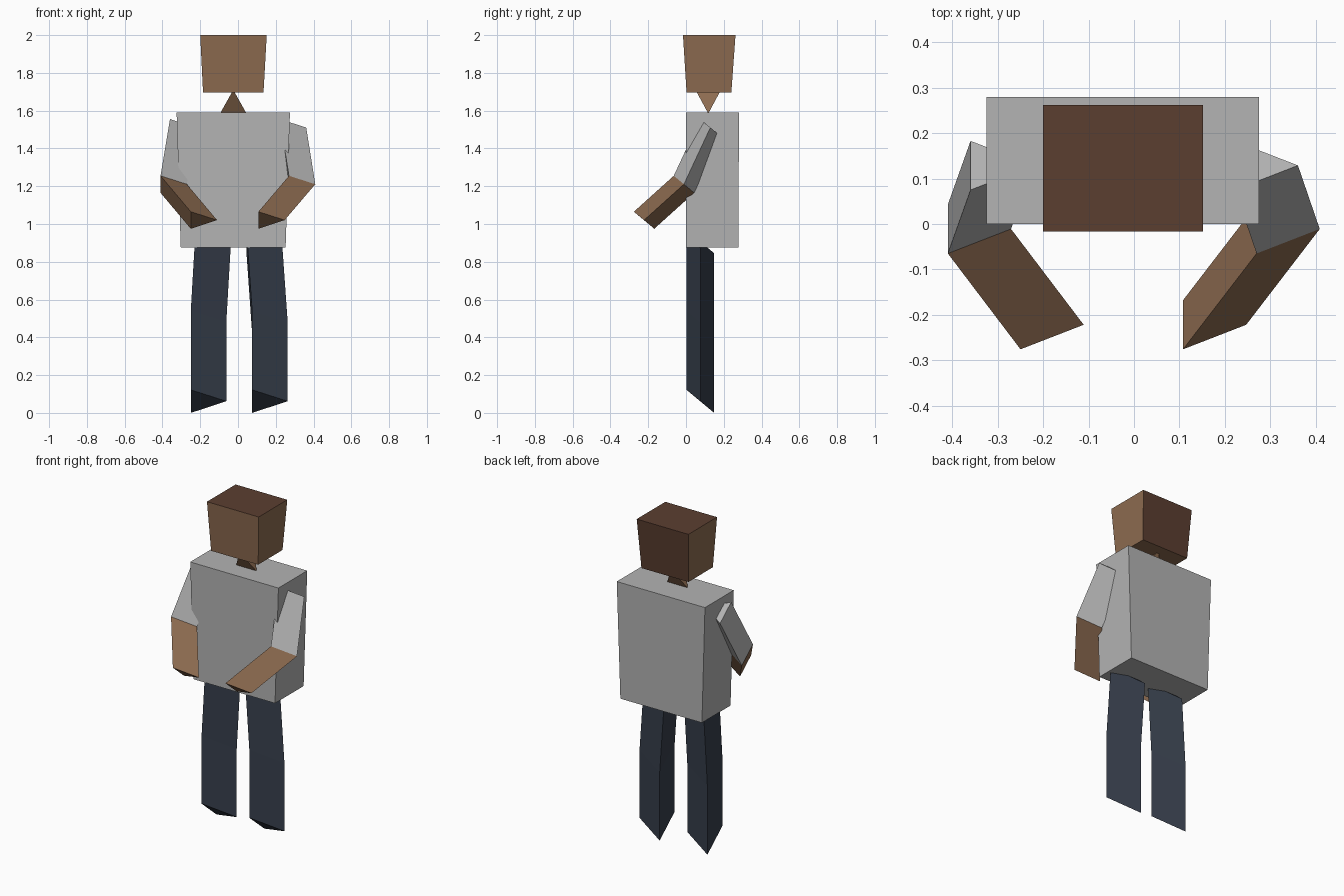
import bpy
import bmesh
from mathutils import Vector

cube = bpy.data.objects.get("Cube")
if cube:
    bpy.data.objects.remove(cube, do_unlink=True)


def material(name, rgb):
    """Flat material from 8-bit sRGB values."""
    lin = [((c / 255 + 0.055) / 1.055) ** 2.4 for c in rgb]
    mat = bpy.data.materials.new(name)
    mat.use_nodes = True
    mat.diffuse_color = (*lin, 1)
    mat.node_tree.nodes["Principled BSDF"].inputs["Base Color"].default_value = (*lin, 1)
    return mat


SHIRT = material("grey shirt", (179, 179, 179))
SKIN = material("skin", (141, 107, 80))
HAIR = material("dark brown hair", (91, 62, 48))
TROUSERS = material("navy trousers", (54, 62, 75))


def loft(name, rings, *mats):
    """Closed solid through rings that have the same number of points."""
    bm = bmesh.new()
    loops = [[bm.verts.new(p) for p in ring] for ring in rings]
    n = len(loops[0])
    for low, high in zip(loops, loops[1:]):
        for i in range(n):
            j = (i + 1) % n
            bm.faces.new((low[i], low[j], high[j], high[i]))
    bm.faces.new(loops[0])
    bm.faces.new(loops[-1])
    return finish(name, bm, mats)


def finish(name, bm, mats):
    bmesh.ops.recalc_face_normals(bm, faces=bm.faces)
    mesh = bpy.data.meshes.new(name)
    bm.to_mesh(mesh)
    bm.free()
    for mat in mats:
        mesh.materials.append(mat)
    obj = bpy.data.objects.new(name, mesh)
    bpy.context.collection.objects.link(obj)
    return obj


def rect(x0, x1, y0, y1, z):
    return [(x0, y0, z), (x1, y0, z), (x1, y1, z), (x0, y1, z)]


def triangle(corner, size):
    """Slanted triangular limb section, placed by its front corner."""
    steps = (Vector((0, 0, 0)), Vector((0.188, 0.073, -0.06)), Vector((0, 0.146, -0.122)))
    return [Vector(corner) + size * s for s in steps]


def limb(name, corners, size, mat):
    loft(name, [triangle(c, size) for c in corners], mat)


# Torso, slightly wider at the shoulders
loft("torso", [rect(-0.303, 0.252, 0, 0.278, 0.875),
               rect(-0.325, 0.275, 0, 0.28, 1.59)], SHIRT)

# Head, with hair on the top and back faces
head = loft("head", [rect(-0.185, 0.135, 0.003, 0.24, 1.695),
                     rect(-0.2, 0.152, -0.016, 0.262, 2.0)], SKIN, HAIR)
for face in head.data.polygons:
    face.material_index = int(face.normal.z > 0.5 or face.normal.y > 0.5)

# Neck wedge: lower edge runs sideways, upper edge runs front to back
bm = bmesh.new()
for p in ((-0.095, 0.118, 1.585), (0.045, 0.118, 1.585),
          (-0.025, 0.05, 1.71), (-0.025, 0.185, 1.71)):
    bm.verts.new(p)
bmesh.ops.convex_hull(bm, input=bm.verts)
finish("neck", bm, [SKIN])

# Limbs, given by the path of the front corner of their section
LIMBS = {
    "right": dict(shoulder=-0.36, elbow=-0.41, hand=-0.25, hip=-0.225, foot=-0.25),
    "left": dict(shoulder=0.222, elbow=0.27, hand=0.108, hip=0.045, foot=0.075),
}
for side, x in LIMBS.items():
    elbow = (x["elbow"], -0.065, 1.255)
    limb(side + "_upper_arm", [(x["shoulder"], 0.075, 1.555), elbow], 0.74, SHIRT)
    limb(side + "_forearm", [elbow, (x["hand"], -0.276, 1.065)], 0.74, SKIN)
    limb(side + "_leg", [(x["hip"], 0.003, 0.967), (x["foot"], 0.003, 0.54),
                         (x["foot"], 0.003, 0.122)], 1.0, TROUSERS)
